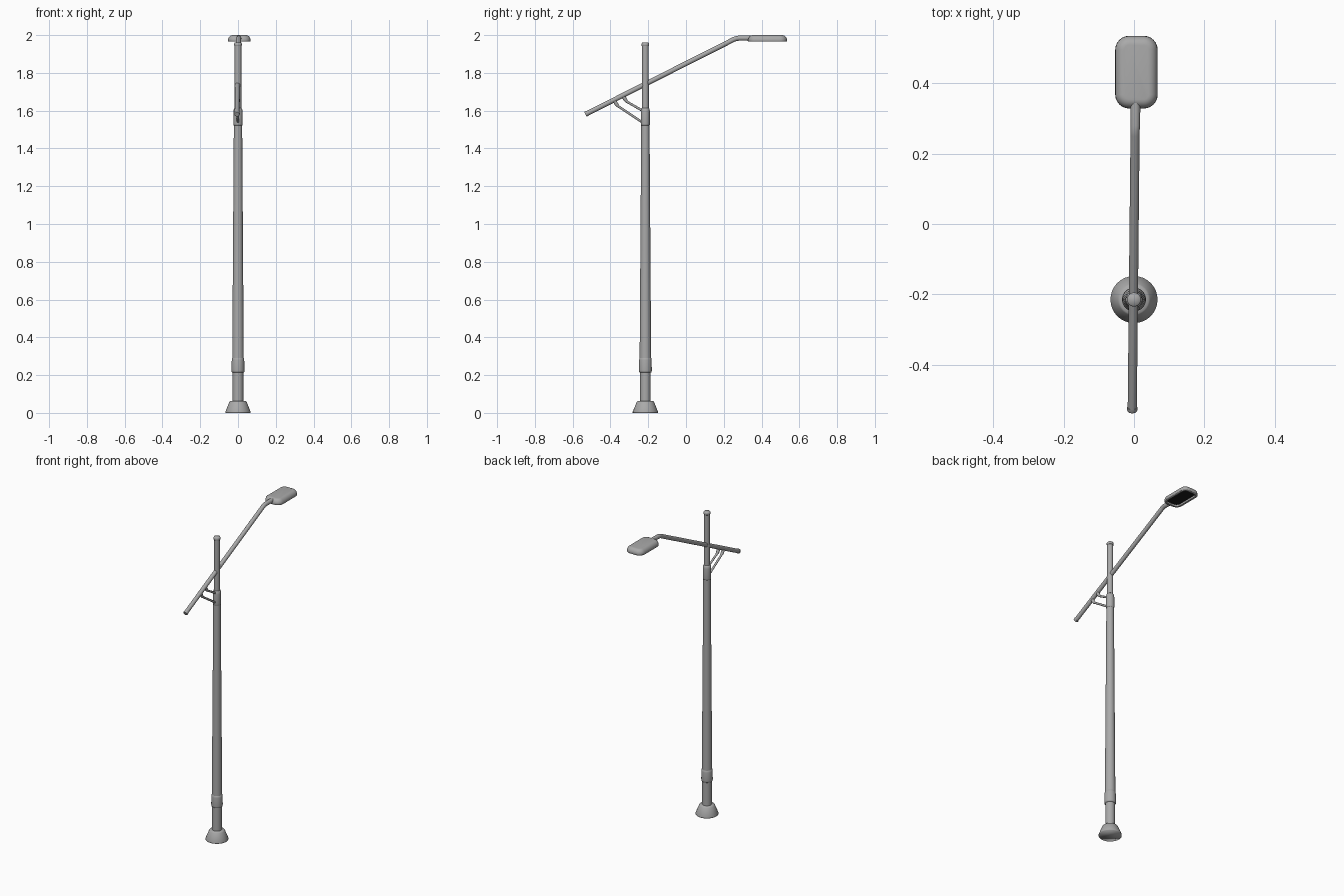
import bpy, bmesh, math
from mathutils import Vector

if "Cube" in bpy.data.objects:
    bpy.data.objects.remove(bpy.data.objects["Cube"])

POLE_Y = -0.215


def material(name, value):
    m = bpy.data.materials.new(name)
    m.diffuse_color = (value, value, value, 1)
    m.use_nodes = True
    m.node_tree.nodes["Principled BSDF"].inputs["Base Color"].default_value = m.diffuse_color
    return m


GREY = material("painted_metal", 0.40)
DARK = material("dark_lens", 0.01)


def finish(name, bm, angle, mat):
    bmesh.ops.recalc_face_normals(bm, faces=bm.faces)
    me = bpy.data.meshes.new(name)
    bm.to_mesh(me)
    bm.free()
    me.materials.append(mat)
    ob = bpy.data.objects.new(name, me)
    bpy.context.collection.objects.link(ob)
    bpy.ops.object.select_all(action='DESELECT')
    ob.select_set(True)
    bpy.context.view_layer.objects.active = ob
    bpy.ops.object.shade_smooth_by_angle(angle=math.radians(angle))
    return ob


def loft(name, rings, angle=50, mat=GREY):
    """Skin a list of equal-length point rings and cap both ends."""
    bm = bmesh.new()
    vs = [[bm.verts.new(p) for p in r] for r in rings]
    n = len(vs[0])
    for a, b in zip(vs, vs[1:]):
        for i in range(n):
            bm.faces.new((a[i], a[(i + 1) % n], b[(i + 1) % n], b[i]))
    bm.faces.new(vs[0])
    bm.faces.new(vs[-1])
    return finish(name, bm, angle, mat)


def lathe(name, profile, angle=50, n=32):
    """Revolve (radius, z) pairs about the pole axis."""
    t = [2 * math.pi * i / n for i in range(n)]
    return loft(name, [[(r * math.cos(a), POLE_Y + r * math.sin(a), z) for a in t]
                       for r, z in profile], angle)


def tube(name, path, n=20):
    """Sweep a circle along (x, y, z, radius) points lying near the YZ plane."""
    pts = [Vector(p[:3]) for p in path]
    rings = []
    for i, p in enumerate(pts):
        d = (pts[min(i + 1, len(pts) - 1)] - pts[max(i - 1, 0)]).normalized()
        up = d.cross(Vector((1, 0, 0))).normalized()
        side = up.cross(d)
        rings.append([p + path[i][3] * (math.cos(a) * side + math.sin(a) * up)
                      for a in (2 * math.pi * k / n for k in range(n))])
    return loft(name, rings)


# Pole: flared foot, lower tube, collars, tapered shaft, capped top tube
lathe("foot", [(0.067, 0), (0.067, 0.006), (0.046, 0.058), (0.041, 0.063), (0.026, 0.064)], 180)
lathe("lower_tube", [(0.028, 0.05), (0.028, 0.23)])
lathe("lower_collar", [(0.028, 0.213), (0.033, 0.216), (0.034, 0.225),
                       (0.033, 0.28), (0.031, 0.291), (0.028, 0.294)], 180)
lathe("shaft", [(0.0305, 0.28), (0.022, 1.53)])
lathe("upper_collar", [(0.018, 1.52), (0.023, 1.523), (0.024, 1.53),
                       (0.024, 1.595), (0.022, 1.61), (0.018, 1.615)], 180)
lathe("top_tube", [(0.018, 1.60), (0.0175, 1.945)])
lathe("top_cap", [(0.019, 1.942), (0.020, 1.945), (0.020, 1.955), (0.017, 1.960)], 180)

# Slanted arm with a bend into the lamp, and its end cap
tube("arm", [(-0.005, -0.528, 1.583, 0.013), (0.003, 0.255, 1.978, 0.013),
             (0.003, 0.266, 1.982, 0.013), (0.004, 0.280, 1.984, 0.0135),
             (0.004, 0.345, 1.984, 0.014)])
tube("arm_end_cap", [(-0.005, -0.533, 1.5805, 0.013), (-0.005, -0.530, 1.582, 0.0145),
                     (-0.005, -0.522, 1.586, 0.0145)])

# Two cranked braces between collar and arm, each with a thicker elbow at the arm
for name, y, z, z0 in (("long_brace", -0.380, 1.657, 1.536), ("short_brace", -0.333, 1.681, 1.598)):
    tube(name, [(-0.003, y, z, 0.010), (-0.003, y + 0.010, z - 0.020, 0.010),
                (-0.003, y + 0.018, z - 0.031, 0.0085),
                (-0.003, y + 0.026, z - 0.037, 0.0065),
                (0, POLE_Y - 0.012, z0, 0.0065)], 14)


def rounded_rect(inset, z, corner=0.04, seg=6):
    """Plan outline of the lamp head, inset from the full size."""
    cx, cy, hx, hy = 0.007, 0.432, 0.0605 - inset, 0.1035 - inset
    c = max(corner - inset, 0.008)
    out = []
    for q, (sx, sy) in enumerate(((1, 1), (-1, 1), (-1, -1), (1, -1))):
        for k in range(seg + 1):
            a = math.pi / 2 * (q + k / seg)
            out.append((cx + sx * (hx - c) + c * math.cos(a),
                        cy + sy * (hy - c) + c * math.sin(a), z))
    return out


# Lamp head: domed shell with a recessed underside
rings = [rounded_rect(0.016, 1.978), rounded_rect(0.014, 1.965),
         rounded_rect(0.002, 1.965), rounded_rect(0, 1.967)]
for k in range(1, 7):
    a = math.pi / 2 * k / 6
    rings.append(rounded_rect(0.026 * (1 - math.cos(a)), 1.971 + 0.029 * math.sin(a)))
loft("lamp_head", rings, 60)

# Dark lens inside the recess
loft("lens", [rounded_rect(0.0165, 1.974), rounded_rect(0.0165, 1.979)], mat=DARK)
